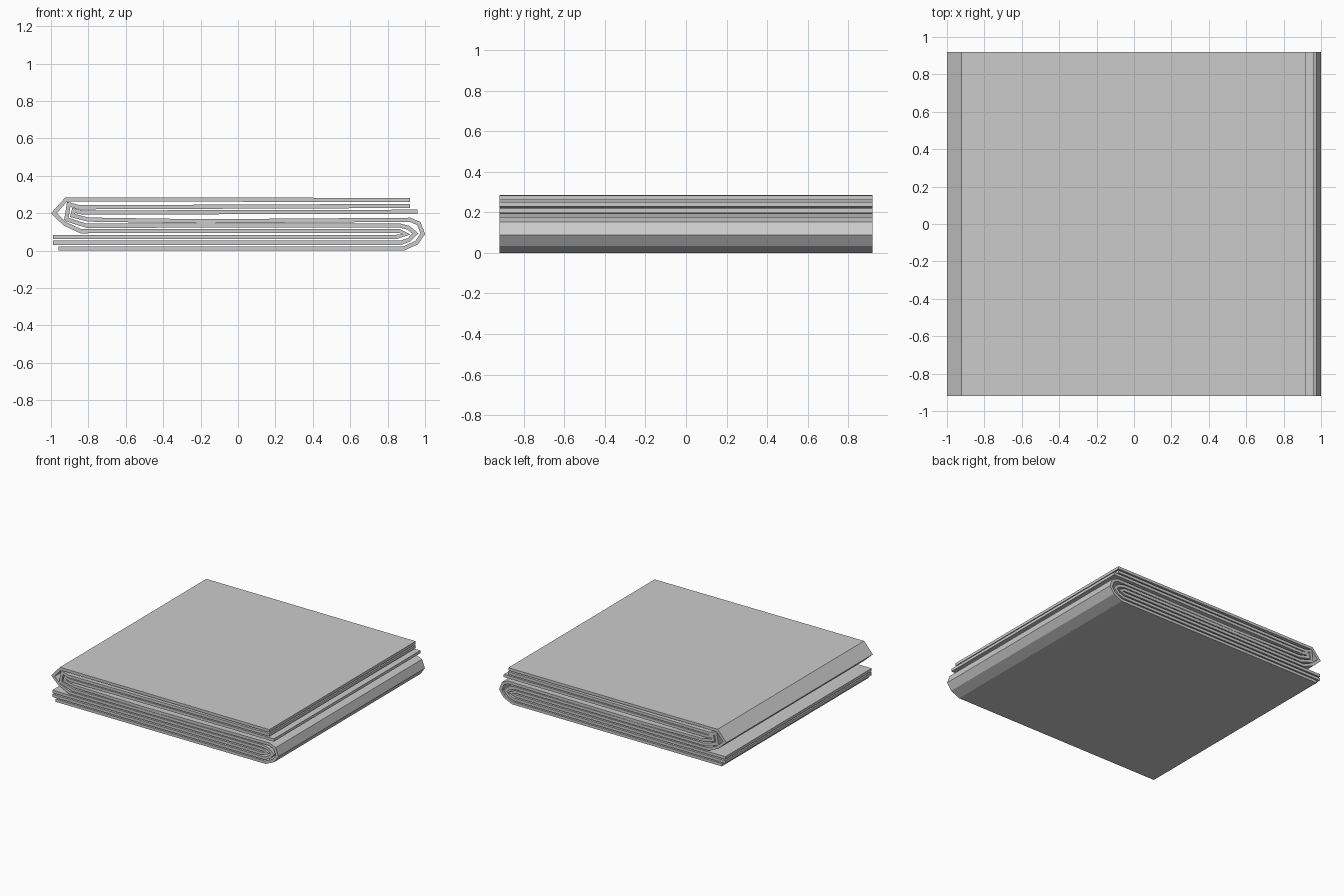
import bpy, bmesh
from mathutils import Vector

if "Cube" in bpy.data.objects:
    bpy.data.objects.remove(bpy.data.objects["Cube"])

THICK = 0.022
HALF_DEPTH = 0.92


def offset_sides(path, half):
    """Mitred left and right outlines of an open path."""
    pts = [Vector(p) for p in path]
    left, right = [], []
    for i, p in enumerate(pts):
        d0 = (p - pts[max(i - 1, 0)]) if i else (pts[1] - p)
        d1 = (pts[i + 1] - p) if i < len(pts) - 1 else d0
        n0 = Vector((-d0.y, d0.x)).normalized()
        n1 = Vector((-d1.y, d1.x)).normalized()
        m = (n0 + n1).normalized()
        m *= half / max(m.dot(n0), 0.6)
        left.append(p + m)
        right.append(p - m)
    return left, right


def folded_sheet(name, path):
    """Solid sheet following a front profile, extruded along y."""
    left, right = offset_sides(path, THICK / 2)
    bm = bmesh.new()
    rows = []
    for l, r in zip(left, right):
        rows.append([bm.verts.new((q.x, y, q.y)) for q, y in
                     ((l, -HALF_DEPTH), (l, HALF_DEPTH), (r, HALF_DEPTH), (r, -HALF_DEPTH))])
    for a, b in zip(rows, rows[1:]):
        for k in range(4):
            j = (k + 1) % 4
            bm.faces.new((a[k], a[j], b[j], b[k]))
    bm.faces.new(rows[0])
    bm.faces.new(rows[-1])
    bmesh.ops.recalc_face_normals(bm, faces=bm.faces)
    mesh = bpy.data.meshes.new(name)
    bm.to_mesh(mesh)
    bm.free()
    obj = bpy.data.objects.new(name, mesh)
    bpy.context.collection.objects.link(obj)


# Bottom layer: wraps outside the right fold, innermost in the left fold
folded_sheet("outer_right_layer", [
    (-0.96, 0.011), (0.885, 0.011), (0.955, 0.043), (0.988, 0.09), (0.967, 0.145),
    (0.92, 0.165), (-0.19, 0.157), (-0.80, 0.166), (-0.885, 0.188),
    (-0.878, 0.215), (-0.83, 0.204), (0.96, 0.208)])

# Middle layer: between the other two in both folds
folded_sheet("middle_layer", [
    (-0.99, 0.042), (0.87, 0.042), (0.915, 0.058), (0.948, 0.092), (0.91, 0.123),
    (0.86, 0.135), (-0.81, 0.133), (-0.918, 0.168), (-0.905, 0.248),
    (-0.85, 0.232), (0.92, 0.239)])

# Top layer: innermost in the right fold, wraps outside the left fold
folded_sheet("outer_left_layer", [
    (-0.99, 0.074), (0.85, 0.074), (0.902, 0.088), (0.86, 0.106),
    (-0.84, 0.104), (-0.925, 0.143), (-0.985, 0.20), (-0.918, 0.274), (0.92, 0.271)])
